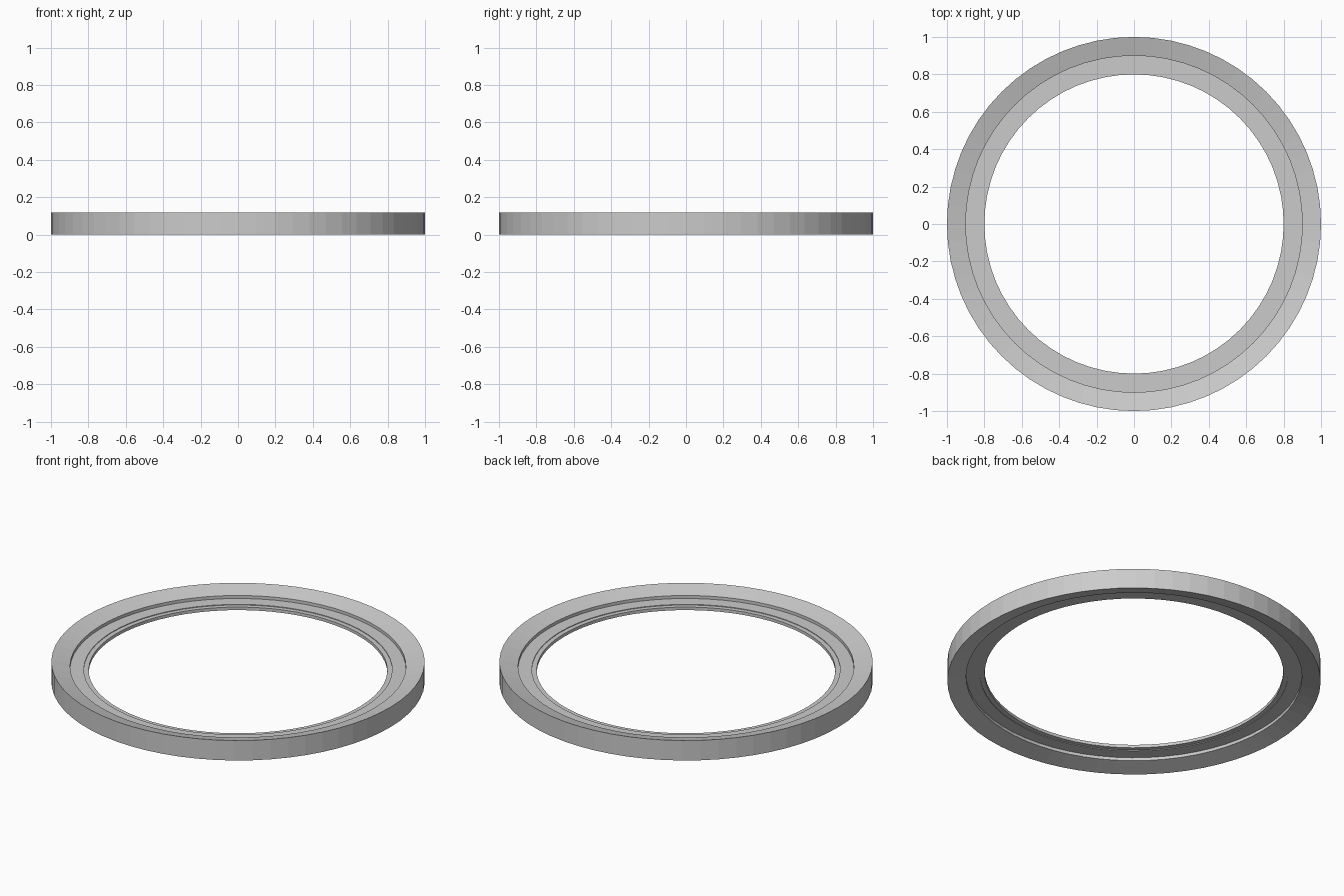
import bpy, bmesh, math

if "Cube" in bpy.data.objects:
    bpy.data.objects.remove(bpy.data.objects["Cube"])

SEGMENTS = 64


def lathe(name, profile):
    """Revolve a closed (radius, z) profile around the z axis."""
    bm = bmesh.new()
    rings = []
    for i in range(SEGMENTS):
        a = 2 * math.pi * i / SEGMENTS
        rings.append([bm.verts.new((r * math.cos(a), r * math.sin(a), z))
                      for r, z in profile])
    n = len(profile)
    for i in range(SEGMENTS):
        p, q = rings[i], rings[(i + 1) % SEGMENTS]
        for k in range(n):
            m = (k + 1) % n
            bm.faces.new((p[k], q[k], q[m], p[m]))
    bmesh.ops.recalc_face_normals(bm, faces=bm.faces)
    mesh = bpy.data.meshes.new(name)
    bm.to_mesh(mesh)
    bm.free()
    obj = bpy.data.objects.new(name, mesh)
    bpy.context.collection.objects.link(obj)
    return obj


# Half section measured from the mid plane: sloped rim, recessed flange, thin inner lip
MID = 0.059
half = [(1.0, 0.059), (0.9, 0.031), (0.9, 0.013),
        (0.826, 0.013), (0.826, 0.009), (0.8, 0.009)]

# Mirror the half section to get the closed ring profile
profile = [(r, MID + h) for r, h in half]
profile += [(r, MID - h) for r, h in reversed(half)]
lathe("ring", profile)
